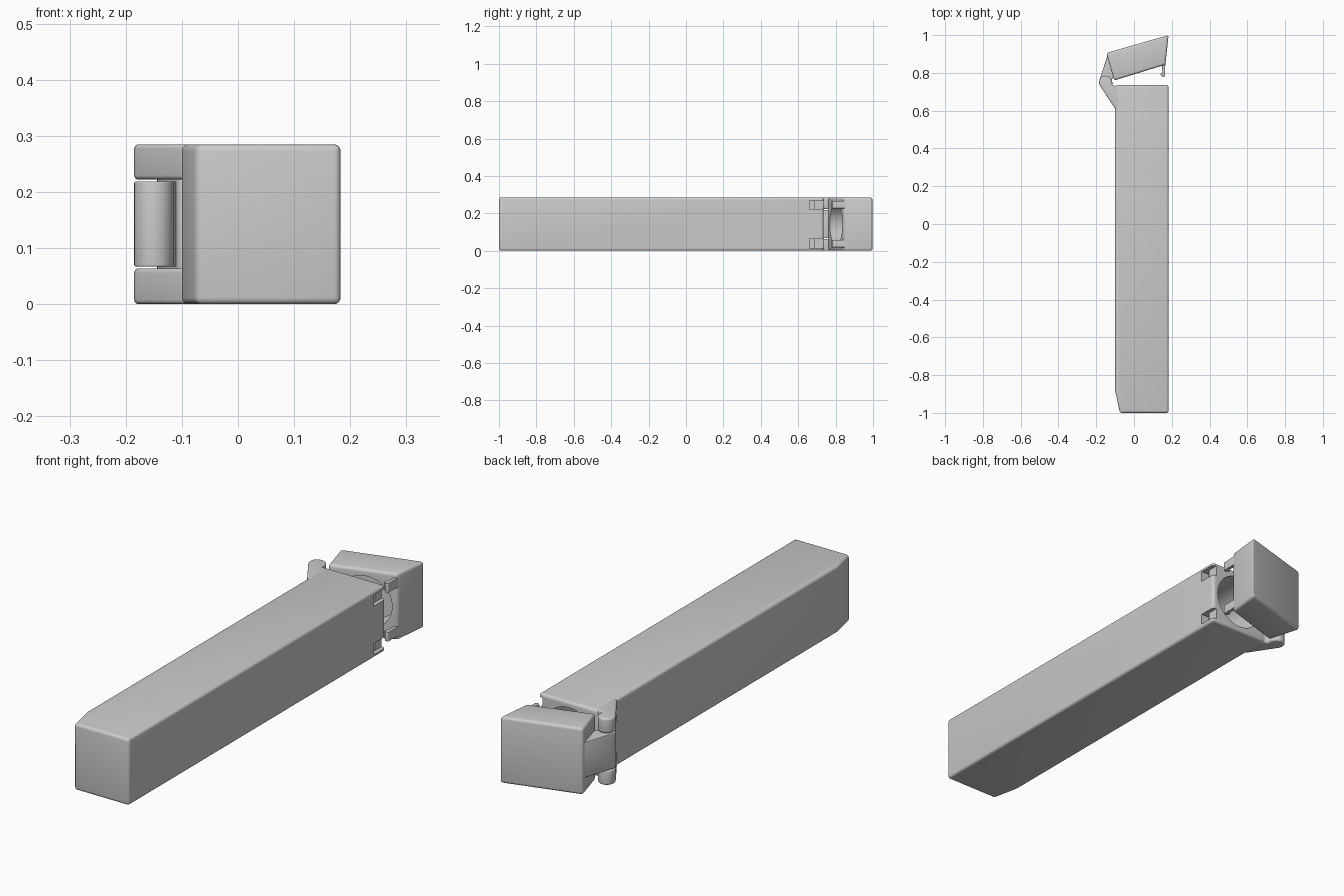
import bpy, bmesh
from math import radians, cos, sin, pi
from mathutils import Matrix, Vector

cube = bpy.data.objects.get("Cube")
if cube:
    bpy.data.objects.remove(cube)

grey = bpy.data.materials.new("grey plastic")
grey.use_nodes = True
GREY = (0.6, 0.6, 0.6, 1)
grey.diffuse_color = GREY
grey.node_tree.nodes["Principled BSDF"].inputs["Base Color"].default_value = GREY

H = 0.285                      # overall height
MID = H / 2
PIN = Vector((-0.15, 0.75))    # hinge axis
PIN_R = 0.035


def make_object(name, bm):
    bmesh.ops.recalc_face_normals(bm, faces=bm.faces[:])
    mesh = bpy.data.meshes.new(name)
    bm.to_mesh(mesh)
    bm.free()
    mesh.materials.append(grey)
    obj = bpy.data.objects.new(name, mesh)
    bpy.context.collection.objects.link(obj)
    return obj


def prism(name, outline, z0, z1, bevel=0.0):
    """Extrude an xy outline from z0 to z1, with rounded edges."""
    bm = bmesh.new()
    face = bm.faces.new([bm.verts.new((x, y, z0)) for x, y in outline])
    ext = bmesh.ops.extrude_face_region(bm, geom=[face])
    tops = [v for v in ext["geom"] if isinstance(v, bmesh.types.BMVert)]
    bmesh.ops.translate(bm, verts=tops, vec=(0, 0, z1 - z0))
    obj = make_object(name, bm)
    if bevel:
        mod = obj.modifiers.new("round edges", "BEVEL")
        mod.width = bevel
        mod.segments = 4
        mod.limit_method = "ANGLE"
        mod.angle_limit = radians(25)
    return obj


def box(name, x0, x1, y0, y1, z0, z1, bevel=0.0):
    return prism(name, [(x0, y0), (x1, y0), (x1, y1), (x0, y1)], z0, z1, bevel)


def rod(name, centre, direction, radius, length):
    bm = bmesh.new()
    turn = Vector(direction).to_track_quat("Z", "Y").to_matrix().to_4x4()
    bmesh.ops.create_cone(bm, cap_ends=True, segments=64, radius1=radius, radius2=radius,
                          depth=length, matrix=Matrix.Translation(centre) @ turn)
    return make_object(name, bm)


def cut(obj, cutter):
    mod = obj.modifiers.new("cut", "BOOLEAN")
    mod.operation = "DIFFERENCE"
    mod.solver = "EXACT"
    mod.object = cutter
    cutter.hide_render = True
    cutter.hide_viewport = True


def arc(start, end, steps=14):
    """Points round the hinge pin, angles in degrees."""
    angles = [radians(start + (end - start) * i / steps) for i in range(steps + 1)]
    return [(PIN.x + PIN_R * cos(a), PIN.y + PIN_R * sin(a)) for a in angles]


# Long body with a chamfered foot and a round bore
body = prism("body", [(-0.075, -1), (0.183, -1), (0.183, 0.735), (-0.1, 0.735), (-0.1, -0.88)],
             0, H, 0.012)
cut(body, rod("body_bore_cutter", (0.04, -0.05, MID), (0, 1, 0), 0.118, 1.7))

# Latch recesses, mirrored about mid height
for side, sign in (("lower", -1), ("upper", 1)):
    z0, z1 = sorted((MID + sign * 0.08, MID + sign * 0.127))
    cut(body, box(side + "_catch_cutter", 0.145, 0.2, 0.66, 0.688, z0, z1))
    cut(body, box(side + "_slot_cutter", 0.166, 0.2, 0.68, 0.76, z0, z1))

# Fixed hinge ears on the body
ear = [(-0.08, 0.6), (-0.08, 0.73), (-0.115, 0.733)] + arc(0, 212) + [(-0.1, 0.61)]
prism("lower_hinge_ear", ear, 0, 0.064, 0.008)
prism("upper_hinge_ear", ear, 0.222, H, 0.008)

# Lid swung open about the hinge, hollow underneath
lid = prism("lid", [(-0.105, 0.76), (0.166, 0.843), (0.183, 1.0), (-0.147, 0.905)], 0, H, 0.012)
tilt = radians(17)
axis = Vector((-sin(tilt), cos(tilt), 0))
rim = Vector((0.034, 0.803, MID))
cut(lid, rod("lid_cavity_cutter", rim + axis * 0.04, axis, 0.115, 0.14))

# Moving hinge knuckle joined to the lid
prism("lid_hinge_knuckle", [(-0.14, 0.895), (-0.105, 0.79)] + arc(20, -195, 24), 0.067, 0.219, 0.003)

# Lid snap hooks with a small barb at the tip
hook = [(0.148, 0.86), (0.166, 0.86), (0.164, 0.782), (0.152, 0.778), (0.14, 0.792), (0.15, 0.806)]
prism("lower_snap_hook", hook, 0.018, 0.058, 0.002)
prism("upper_snap_hook", hook, H - 0.058, H - 0.018, 0.002)

# Smooth shading with sharp edges kept
parts = [o for o in bpy.context.collection.objects
         if o.type == "MESH" and not o.name.endswith("_cutter")]
depsgraph = bpy.context.evaluated_depsgraph_get()
finished = [(o, bpy.data.meshes.new_from_object(o.evaluated_get(depsgraph))) for o in parts]
for obj, mesh in finished:
    obj.modifiers.clear()
    obj.data = mesh
bpy.ops.object.select_all(action="DESELECT")
for obj in parts:
    obj.select_set(True)
bpy.context.view_layer.objects.active = parts[0]
bpy.ops.object.shade_smooth_by_angle(angle=radians(30))
